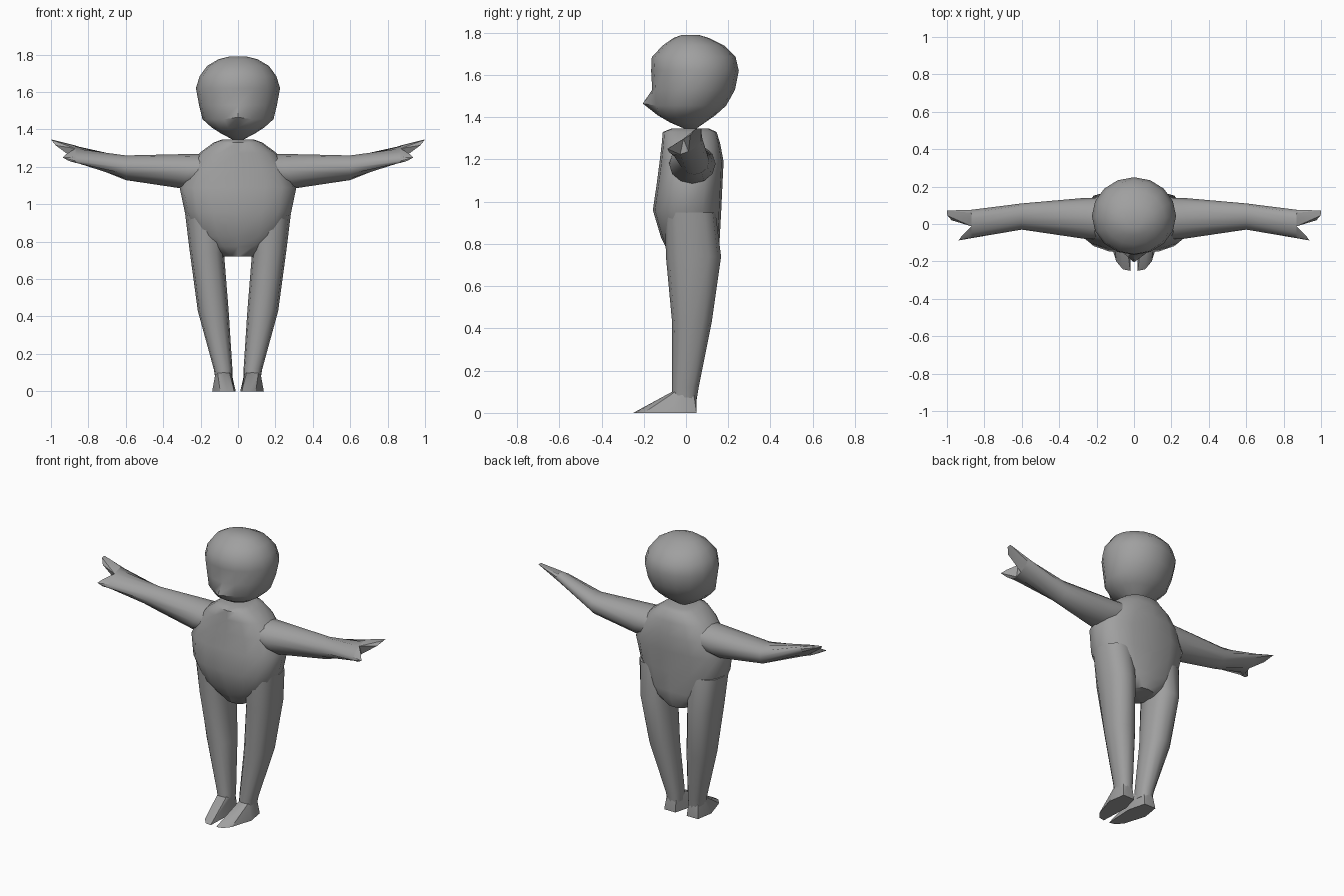
import bpy, bmesh, math
from mathutils import Vector

if "Cube" in bpy.data.objects:
    bpy.data.objects.remove(bpy.data.objects["Cube"])

grey = bpy.data.materials.new("plain grey")
grey.diffuse_color = (0.35, 0.35, 0.35, 1)
grey.use_nodes = True
grey.node_tree.nodes["Principled BSDF"].inputs["Base Color"].default_value = grey.diffuse_color


def finish(name, bm, mirror=False, angle=50):
    """Turn a bmesh into a smooth shaded object, mirrored in x if asked."""
    bmesh.ops.recalc_face_normals(bm, faces=bm.faces)
    mesh = bpy.data.meshes.new(name)
    bm.to_mesh(mesh)
    bm.free()
    mesh.materials.append(grey)
    obj = bpy.data.objects.new(name, mesh)
    bpy.context.collection.objects.link(obj)
    bpy.ops.object.select_all(action='DESELECT')
    obj.select_set(True)
    bpy.context.view_layer.objects.active = obj
    bpy.ops.object.shade_smooth_by_angle(angle=math.radians(angle))
    if mirror:
        obj.modifiers.new("mirror", 'MIRROR')
    return obj


def ring(center, a, b, sides, power=1.0):
    """Points of a (super)ellipse with half axes a and b."""
    pts = []
    for i in range(sides):
        t = 2 * math.pi * i / sides
        c, s = math.cos(t), math.sin(t)
        c = math.copysign(abs(c) ** power, c)
        s = math.copysign(abs(s) ** power, s)
        pts.append(Vector(center) + Vector(a) * c + Vector(b) * s)
    return pts


def level(z, x0, x1, y0, y1, sides, power=1.0):
    """Horizontal ring from its extents."""
    return ring(((x0 + x1) / 2, (y0 + y1) / 2, z), ((x1 - x0) / 2, 0, 0),
                (0, (y1 - y0) / 2, 0), sides, power)


def loft(bm, rings):
    loops = [[bm.verts.new(p) for p in r] for r in rings]
    for lo, hi in zip(loops, loops[1:]):
        n = len(lo)
        for i in range(n):
            j = (i + 1) % n
            bm.faces.new((lo[i], lo[j], hi[j], hi[i]))
    bm.faces.new(loops[0])
    bm.faces.new(loops[-1])


def hull(name, points, mirror=True, angle=30):
    bm = bmesh.new()
    verts = [bm.verts.new(p) for p in points]
    out = bmesh.ops.convex_hull(bm, input=verts)
    loose = [v for v in out["geom_interior"] if isinstance(v, bmesh.types.BMVert)]
    bmesh.ops.delete(bm, geom=loose, context='VERTS')
    return finish(name, bm, mirror, angle)


# head: z, half width, front y, back y
head_levels = [
    (1.347, 0.03, -0.01, 0.05), (1.375, 0.085, -0.075, 0.09),
    (1.41, 0.14, -0.135, 0.14), (1.455, 0.19, -0.155, 0.19),
    (1.53, 0.208, -0.16, 0.232), (1.62, 0.225, -0.165, 0.25),
    (1.685, 0.205, -0.162, 0.235), (1.74, 0.165, -0.11, 0.18),
    (1.775, 0.105, -0.06, 0.11), (1.79, 0.045, -0.02, 0.06)]
rings = [level(z, -w, w, f, b, 16) for z, w, f, b in head_levels]
rings[3][12] += Vector((0, -0.05, 0.01))   # nose tip
bm = bmesh.new()
loft(bm, rings)
finish("head", bm)

# torso
torso_levels = [
    (0.72, 0.08, -0.06, 0.13), (0.775, 0.17, -0.09, 0.155),
    (0.83, 0.235, -0.118, 0.16), (0.96, 0.285, -0.157, 0.167),
    (1.09, 0.312, -0.138, 0.173), (1.19, 0.265, -0.125, 0.178),
    (1.275, 0.205, -0.115, 0.162), (1.33, 0.13, -0.11, 0.145),
    (1.346, 0.085, -0.07, 0.11)]
bm = bmesh.new()
loft(bm, [level(z, -w, w, f, b, 16, 0.8) for z, w, f, b in torso_levels])
finish("torso", bm)

# legs
leg_levels = [
    (0.06, 0.03, 0.12, -0.065, 0.05), (0.12, 0.03, 0.13, -0.066, 0.06),
    (0.43, 0.05, 0.215, -0.066, 0.122), (0.74, 0.075, 0.257, -0.095, 0.166),
    (0.95, 0.06, 0.283, -0.10, 0.14)]
bm = bmesh.new()
loft(bm, [level(*lv, 12, 0.85) for lv in leg_levels])
finish("leg", bm, True)

# feet: flat sole joined to the ankle
sole = [(0.02, -0.25), (0.06, -0.242), (0.095, -0.2), (0.138, -0.06),
        (0.12, 0.05), (0.04, 0.05), (0.012, -0.06)]
hull("foot", [(x, y, 0) for x, y in sole]
     + level(0.1, 0.035, 0.12, -0.066, 0.05, 8, 0.85))

# arms
wrist = ring((0.87, 0.0, 1.268), (0, 0.076, 0.036), (0, -0.012, 0.03), 12)
bm = bmesh.new()
loft(bm, [
    ring((0.15, 0.03, 1.19), (0, 0.11, 0), (-0.04, 0, 0.09), 12),
    ring((0.26, 0.03, 1.178), (0, 0.11, 0), (-0.05, 0, 0.092), 12),
    ring((0.6, 0.04, 1.195), (0, 0.07, 0), (0, 0, 0.066), 12),
    wrist])
finish("arm", bm, True)

# hands: two pointed prongs with a notch between them
back_half = [p for p in wrist if p.y > -0.02]
front_half = [p for p in wrist if p.y < 0.0]
hull("hand_back_prong", back_half + [
    Vector((1.0, 0.072, 1.347)), Vector((0.998, 0.045, 1.345)),
    Vector((0.975, 0.02, 1.315))])
hull("hand_front_prong", front_half + [
    Vector((0.938, -0.088, 1.25)), Vector((0.918, -0.06, 1.268)),
    Vector((0.905, -0.078, 1.232))])
